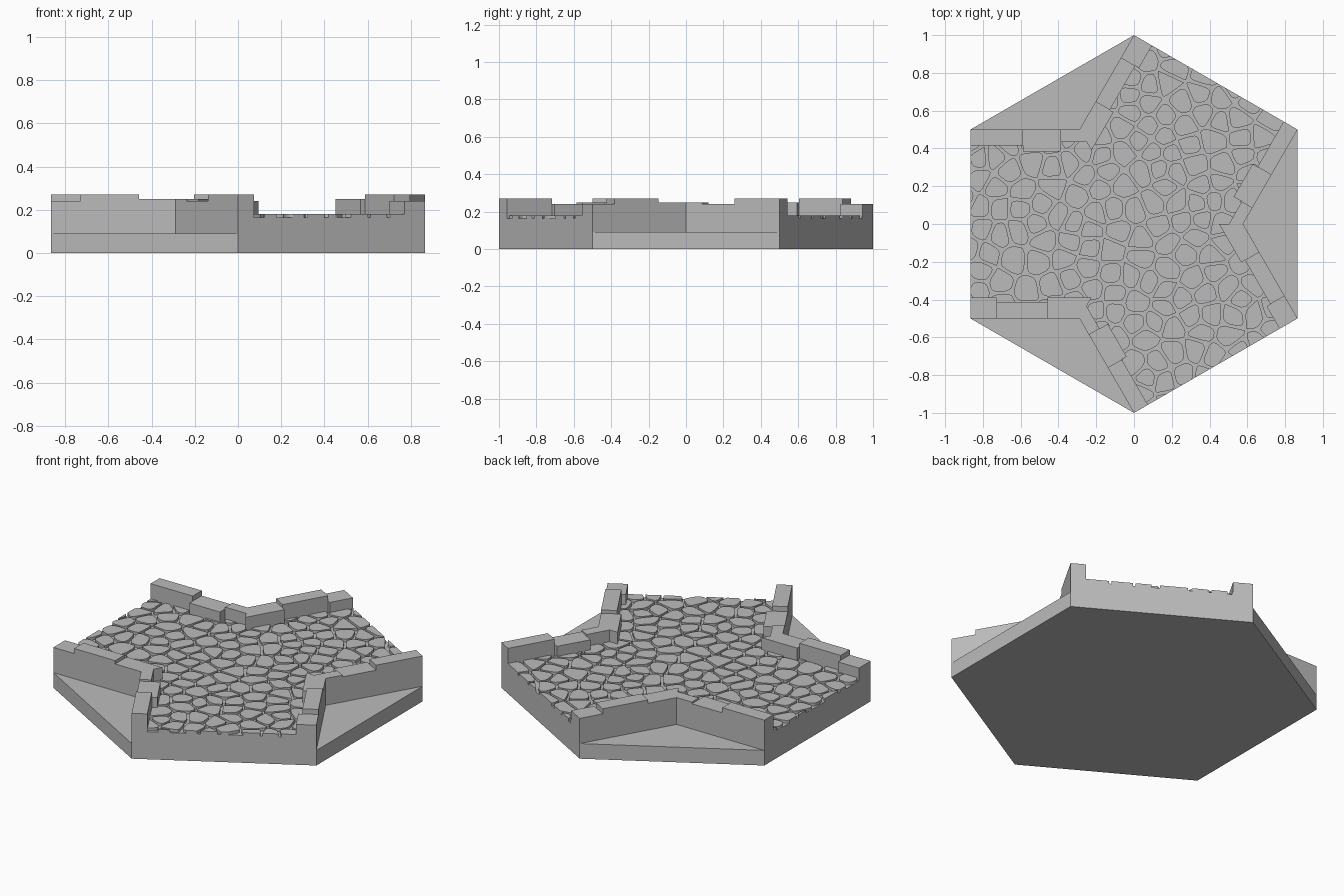
import bpy, bmesh, math, random
from mathutils import Vector

if "Cube" in bpy.data.objects:
    bpy.data.objects.remove(bpy.data.objects["Cube"])

LEDGE_Z, FLOOR_Z, STONE_Z = 0.09, 0.163, 0.18
APEX = 1 / math.sqrt(3)      # distance of each inner wall corner, also wall length
GAP = 0.007                  # half the width of a joint between stones
SPACING = 0.087

stone_grey = bpy.data.materials.new("stone_grey")
stone_grey.use_nodes = True
stone_grey.diffuse_color = (0.5, 0.5, 0.5, 1)
stone_grey.node_tree.nodes["Principled BSDF"].inputs["Base Color"].default_value = (0.5, 0.5, 0.5, 1)


def polar(degrees, r=1.0):
    a = math.radians(degrees)
    return Vector((math.cos(a), math.sin(a))) * r


def add_prism(bm, outline, z0, z1):
    low = [bm.verts.new((p.x, p.y, z0)) for p in outline]
    high = [bm.verts.new((p.x, p.y, z1)) for p in outline]
    bm.faces.new(low[::-1])
    bm.faces.new(high)
    for i in range(len(low)):
        j = (i + 1) % len(low)
        bm.faces.new((low[i], low[j], high[j], high[i]))


def make_object(name, prisms):
    bm = bmesh.new()
    for outline, z0, z1 in prisms:
        add_prism(bm, outline, z0, z1)
    bmesh.ops.recalc_face_normals(bm, faces=bm.faces)
    mesh = bpy.data.meshes.new(name)
    bm.to_mesh(mesh)
    bm.free()
    mesh.materials.append(stone_grey)
    bpy.context.collection.objects.link(bpy.data.objects.new(name, mesh))


def clip(poly, normal, limit):
    """Keep the part of a convex outline where p . normal <= limit."""
    out = []
    for i, p in enumerate(poly):
        q = poly[(i + 1) % len(poly)]
        dp, dq = p.dot(normal) - limit, q.dot(normal) - limit
        if dp <= 0:
            out.append(p)
        if dp * dq < 0:
            out.append(p.lerp(q, dp / (dp - dq)))
    return out


def round_corners(poly):
    out = []
    for i, p in enumerate(poly):
        q = poly[(i + 1) % len(poly)]
        out += [p.lerp(q, 0.2), p.lerp(q, 0.8)]
    return out


def area(poly):
    return abs(sum(p.cross(poly[i - 1]) for i, p in enumerate(poly))) / 2


# Three-armed road body and the low ledges filling out the hexagon
body = []
for a in (0, 120, 240):
    body += [polar(a - 30), polar(a, APEX), polar(a + 30)]
make_object("road_body", [(body, 0, FLOOR_Z)])
for a, name in ((0, "right_ledge"), (120, "back_ledge"), (240, "front_ledge")):
    make_object(name, [([polar(a - 30), polar(a + 30), polar(a, APEX)], 0, LEDGE_Z)])

# Kerb walls: each run is three blocks given as (end along wall, thickness, top)
runs = {
    1: [(0.10, 0.065, 0.25), (0.30, 0.115, 0.24), (APEX, 0.085, 0.27)],
    -1: [(0.17, 0.11, 0.25), (0.44, 0.087, 0.27), (APEX, 0.11, 0.24)],
}
wall_planes = []
for a, name in ((0, "right"), (120, "back"), (240, "front")):
    corner = polar(a, APEX)
    blocks, pair = [], []
    for side, run in runs.items():
        along, inward = polar(a + 60 * side), polar(a + 150 * side)
        inward = polar(a + 60 * side + 90 * side)
        pair.append((corner, inward))
        start = 0
        for end, thick, top in run:
            mitre = -thick * math.tan(math.radians(30)) if start == 0 else start
            outline = [corner + along * start, corner + along * end,
                       corner + along * end + inward * thick,
                       corner + along * mitre + inward * thick]
            blocks.append((outline, FLOOR_Z, top))
            start = end
    wall_planes.append(pair)
    make_object(name + "_wall", blocks)

# Scatter stone centres with a minimum spacing
random.seed(7)
centres = []
for _ in range(9000):
    p = Vector((random.uniform(-1.15, 1.15), random.uniform(-1.15, 1.15)))
    if all((p - c).length > SPACING for c in centres):
        centres.append(p)

# Grow each centre into a rounded cobble, trimmed at the tile edge and walls
cobbles = []
for c in centres:
    if c.length > 1.1:
        continue
    cell = [c + polar(45 + 90 * k, 0.2) for k in range(4)]
    for other in centres:
        d = other - c
        if 0 < d.length < 0.4:
            n = d.normalized()
            cell = clip(cell, n, n.dot((c + other) / 2) - GAP)
    if len(cell) < 3:
        continue
    cell = round_corners(round_corners(cell))
    for k in range(6):
        cell = clip(cell, polar(60 * k), math.cos(math.radians(30)))
    for pair in wall_planes:
        corner, inward = max(pair, key=lambda w: (c - w[0]).dot(w[1]))
        cell = clip(cell, -inward, -inward.dot(corner) - 0.03)
    if len(cell) > 2 and area(cell) > 0.0004:
        cobbles.append((cell, FLOOR_Z - 0.003, STONE_Z))
make_object("cobblestones", cobbles)
